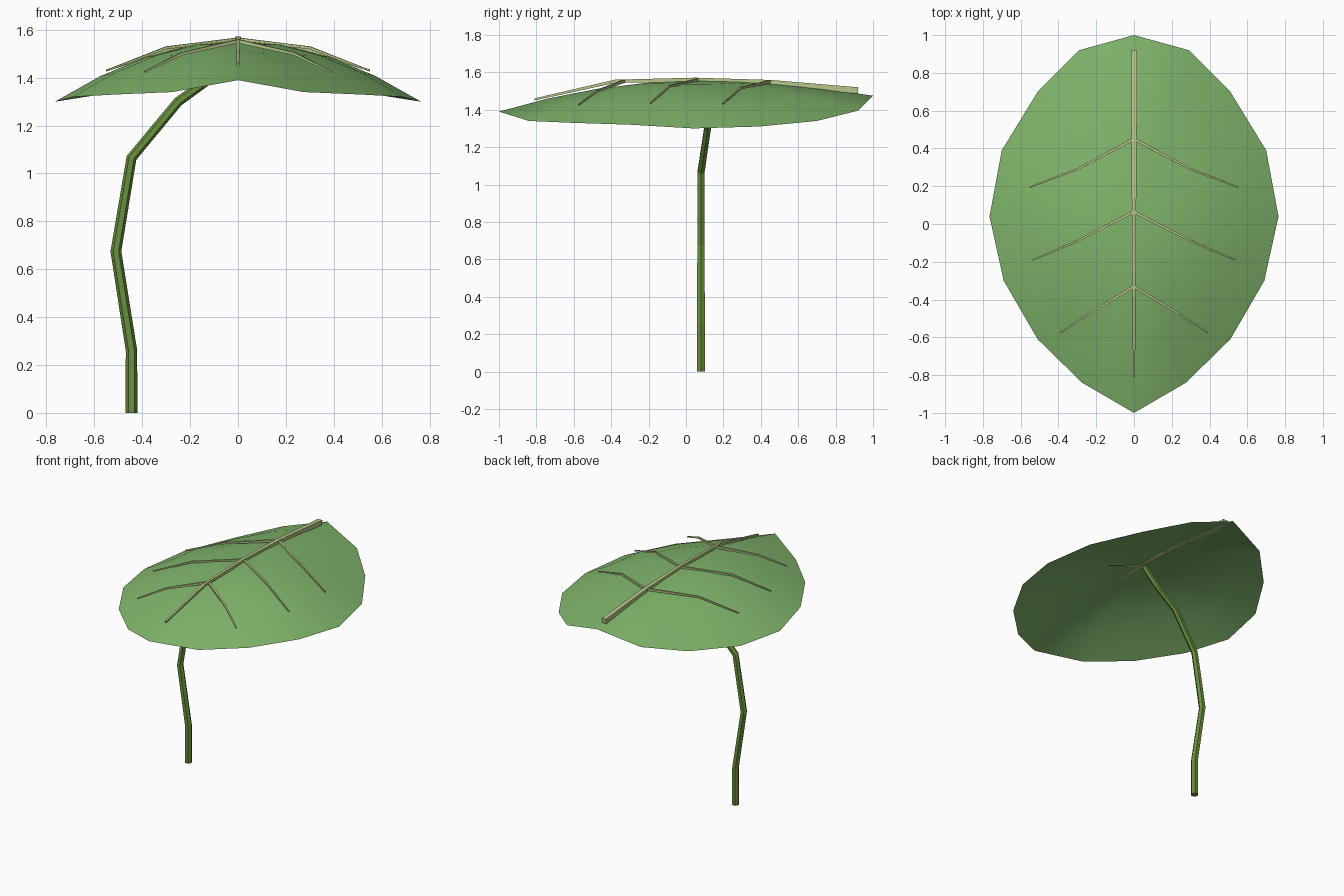
import bpy, bmesh, math
from mathutils import Vector

if "Cube" in bpy.data.objects:
    bpy.data.objects.remove(bpy.data.objects["Cube"])


def material(name, rgb):
    m = bpy.data.materials.new(name)
    m.diffuse_color = (*rgb, 1)
    m.use_nodes = True
    m.node_tree.nodes["Principled BSDF"].inputs["Base Color"].default_value = m.diffuse_color
    return m


LEAF = material("leaf_green", (0.22, 0.47, 0.15))
VEIN = material("vein_green", (0.47, 0.57, 0.25))
STEM = material("stem_green", (0.14, 0.28, 0.05))


def finish(bm, name, mat):
    bmesh.ops.recalc_face_normals(bm, faces=bm.faces)
    me = bpy.data.meshes.new(name)
    bm.to_mesh(me)
    bm.free()
    me.materials.append(mat)
    ob = bpy.data.objects.new(name, me)
    bpy.context.collection.objects.link(ob)
    return ob


def tube(name, path, r0, r1, sides, mat, phase=0.0):
    """Flat-sided tapering tube along a path of points."""
    pts = [Vector(p) for p in path]
    bm = bmesh.new()
    rings = []
    for i, p in enumerate(pts):
        a, b = pts[max(i - 1, 0)], pts[min(i + 1, len(pts) - 1)]
        t = (b - a).normalized()
        ref = Vector((0, 1, 0)) if abs(t.z) > 0.6 or name == "stem" else Vector((0, 0, 1))
        u = ref.cross(t).normalized()
        v = t.cross(u)
        r = r0 + (r1 - r0) * i / (len(pts) - 1)
        rings.append([bm.verts.new(p + r * (math.cos(w) * u + math.sin(w) * v))
                      for w in (phase + math.tau * k / sides for k in range(sides))])
    for a, b in zip(rings, rings[1:]):
        for k in range(sides):
            n = (k + 1) % sides
            bm.faces.new((a[k], a[n], b[n], b[k]))
    bm.faces.new(rings[0])
    bm.faces.new(rings[-1])
    return finish(bm, name, mat)


# Leaf blade: domed sheet, half outline mirrored, rings shrinking to the crown
half = [(0, 1, 1.475), (0.29, 0.92, 1.395), (0.51, 0.70, 1.34), (0.70, 0.39, 1.31),
        (0.765, 0.04, 1.30), (0.69, -0.30, 1.32), (0.51, -0.61, 1.33),
        (0.275, -0.84, 1.34), (0, -1, 1.39)]
rim = [Vector(p) for p in half + [(-x, y, z) for x, y, z in half[-2:0:-1]]]
crown = Vector((0, 0.04, 1.555))
bm = bmesh.new()
rings = []
for t in (1.0, 0.75, 0.5, 0.25):
    ring = []
    for p in rim:
        q = crown.lerp(p, t)
        q.z = crown.z + (p.z - crown.z) * t ** 1.9
        ring.append(bm.verts.new(q))
    rings.append(ring)
n = len(rim)
for a, b in zip(rings, rings[1:]):
    for k in range(n):
        bm.faces.new((a[k], b[k], b[(k + 1) % n], a[(k + 1) % n]))
top = bm.verts.new(crown)
for k in range(n):
    bm.faces.new((rings[-1][k], top, rings[-1][(k + 1) % n]))
for f in bm.faces:
    f.smooth = True
blade = finish(bm, "leaf_blade", LEAF)
if sum(p.normal.z for p in blade.data.polygons) < 0:
    blade.data.flip_normals()

# Midrib
tube("midrib", [(0, 0.92, 1.503), (0, 0.45, 1.545), (0, 0.05, 1.56),
                (0, -0.38, 1.552), (0, -0.81, 1.455)], 0.024, 0.008, 4, VEIN, math.pi / 4)

# Side veins, mirrored
veins = [[(0, 0.45, 1.55), (0.30, 0.29, 1.515), (0.55, 0.195, 1.43)],
         [(0, 0.065, 1.56), (0.30, -0.09, 1.525), (0.535, -0.19, 1.435)],
         [(0, -0.33, 1.553), (0.235, -0.475, 1.50), (0.39, -0.575, 1.425)]]
for i, path in enumerate(veins):
    for side, s in (("right", 1), ("left", -1)):
        tube(f"vein_{side}_{i + 1}", [(s * x, y, z) for x, y, z in path],
             0.011, 0.005, 4, VEIN, math.pi / 4)

# Stem
tube("stem", [(-0.445, 0.08, 0), (-0.445, 0.08, 0.26), (-0.51, 0.08, 0.675),
              (-0.445, 0.08, 1.065), (-0.25, 0.115, 1.30), (-0.09, 0.12, 1.415),
              (0, 0.10, 1.535)], 0.025, 0.018, 6, STEM)
